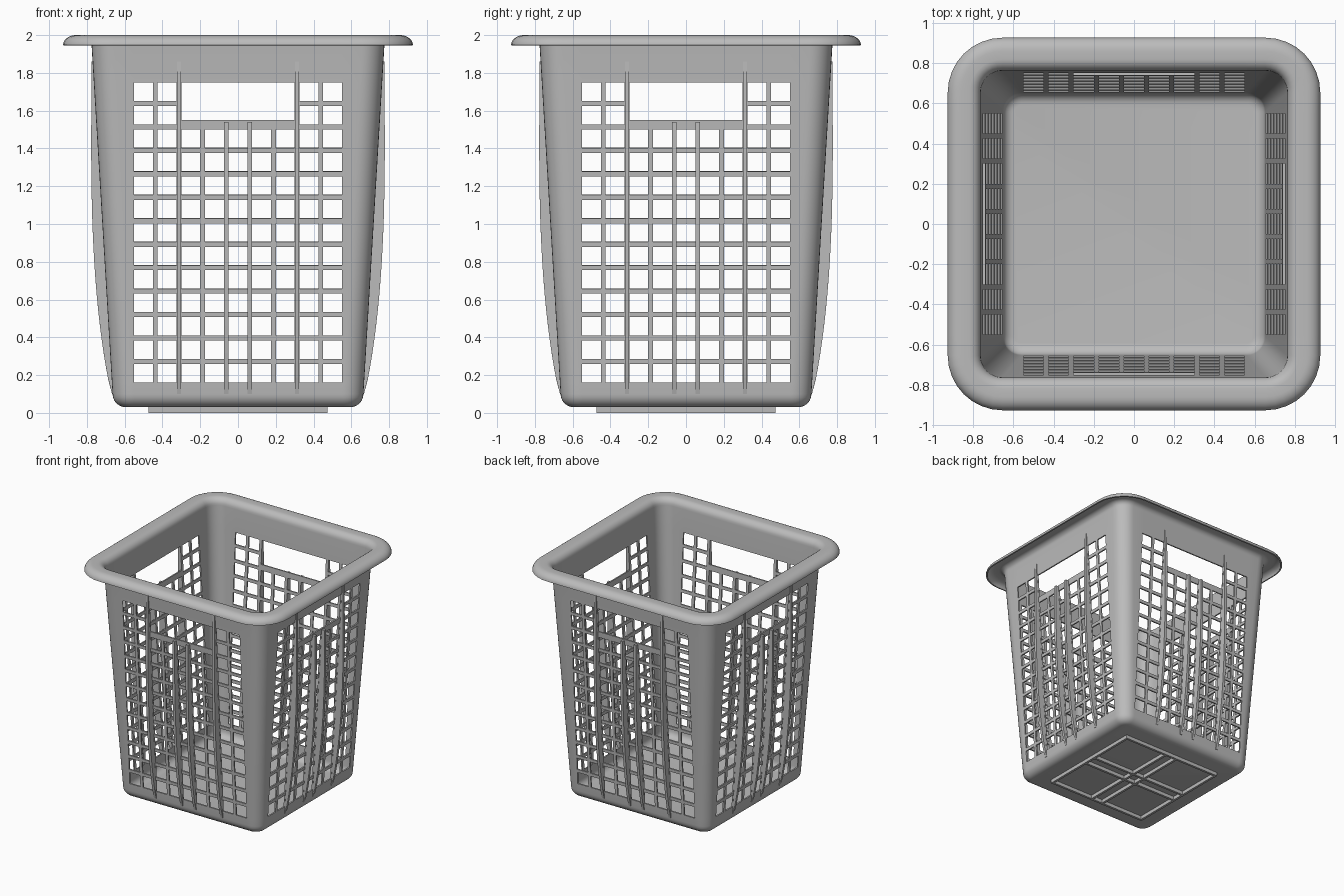
import bpy, bmesh, math
from mathutils import Matrix

cube = bpy.data.objects.get("Cube")
if cube:
    bpy.data.objects.remove(cube, do_unlink=True)

# One plain grey plastic
plastic = bpy.data.materials.new("grey_plastic")
plastic.use_nodes = True
colour = (0.5, 0.5, 0.5, 1)
plastic.diffuse_color = colour
plastic.node_tree.nodes["Principled BSDF"].inputs["Base Color"].default_value = colour

FLOOR, EDGE, THICK = 0.03, 0.07, 0.012
PITCH_X, HOLE_X, COLS = 0.125, 0.1, 9
PITCH_Z, HOLE_Z, ROWS = 0.1243, 0.098, 13
LEFT, LOW = -0.55, 0.16
HANDLE_LOW, HANDLE_HIGH, HANDLE_HALF = 1.55, 1.75, 0.3


def wall(z):
    """Half width of the tapering wall at height z."""
    return 0.664 + 0.0602 * (z - 0.1)


def finish(bm, name):
    mesh = bpy.data.meshes.new(name)
    bm.to_mesh(mesh)
    bm.free()
    mesh.materials.append(plastic)
    obj = bpy.data.objects.new(name, mesh)
    bpy.context.collection.objects.link(obj)
    return obj


def is_hole(x, z):
    if abs(x) < HANDLE_HALF and z > HANDLE_LOW - 0.045:
        return HANDLE_LOW < z < HANDLE_HIGH
    col, row = (x - LEFT) / PITCH_X, (z - LOW) / PITCH_Z
    return (0 < col < COLS and col % 1 < HOLE_X / PITCH_X
            and 0 < row < ROWS and row % 1 < HOLE_Z / PITCH_Z)


# Rings of the body as (half width, corner radius, height)
base = wall(FLOOR + EDGE)
rings = []
for i in range(7):
    a = math.pi / 2 * i / 6
    inset = EDGE * (1 - math.sin(a))
    rings.append((base - inset, base * 0.155 - inset, FLOOR + EDGE * (1 - math.cos(a))))
cuts_z = [LOW + r * PITCH_Z + e for r in range(ROWS) for e in (0, HOLE_Z)]
cuts_z = sorted(cuts_z + [HANDLE_LOW, 1.94])
rings += [(wall(z), wall(z) * 0.155, z) for z in cuts_z]

# Rolled rim: quarter curve outward, flat crown, quarter curve down
top, corner = wall(1.94), wall(1.94) * 0.155
for i in range(1, 7):
    a = math.pi / 2 * i / 6
    out = 0.045 * (1 - math.cos(a))
    rings.append((top + out, corner + out, 1.943 + 0.045 * math.sin(a)))
for i in range(8):
    a = math.pi / 2 * i / 7
    out = 0.085 + 0.055 * math.sin(a)
    rings.append((top + out, corner + out, 1.945 + 0.043 * math.cos(a)))

# Basket body: lofted rounded squares with open grid cells
cuts_x = [LEFT + c * PITCH_X + e for c in range(COLS) for e in (0, HOLE_X)]
ARC = 8


def ring_points(half, radius):
    side = [(x, -half) for x in cuts_x]
    for i in range(ARC + 1):
        a = math.pi / 2 * (i / ARC - 1)
        side.append((half - radius + radius * math.cos(a),
                     radius - half + radius * math.sin(a)))
    points = []
    for k in range(4):
        c, s = ((1, 0), (0, 1), (-1, 0), (0, -1))[k]
        points += [(c * x - s * y, s * x + c * y) for x, y in side]
    return points


bm = bmesh.new()
loops = [[bm.verts.new((x, y, z)) for x, y in ring_points(h, r)] for h, r, z in rings]
bm.faces.new(loops[0][::-1])
count, per_side = len(loops[0]), len(cuts_x) + ARC + 1
for j, (lower, upper) in enumerate(zip(loops, loops[1:])):
    mid_z = (rings[j][2] + rings[j + 1][2]) / 2
    for i in range(count):
        n, s = (i + 1) % count, i % per_side
        if s < len(cuts_x) - 1 and is_hole((cuts_x[s] + cuts_x[s + 1]) / 2, mid_z):
            continue
        bm.faces.new((lower[i], lower[n], upper[n], upper[i]))
body = finish(bm, "basket_body")
solid = body.modifiers.new("thickness", 'SOLIDIFY')
solid.thickness, solid.offset = THICK, -1
bpy.ops.object.select_all(action='DESELECT')
bpy.context.view_layer.objects.active = body
body.select_set(True)
bpy.ops.object.modifier_apply(modifier=solid.name)
bpy.ops.object.shade_smooth_by_angle(angle=math.radians(35))


# Bowed stiffening ribs on every side
def rib(bm, x, z_top, turn, width=0.022, low=0.1, steps=20):
    strips = []
    for i in range(steps + 1):
        z = low + (z_top - low) * i / steps
        t = (z - low) / 1.78
        outer = wall(z) + 0.003 + 0.052 * math.sin(math.pi * t ** 0.75)
        inner = wall(z) - THICK * 0.7
        strips.append([bm.verts.new(turn @ Matrix.Translation((x + dx, -y, z)).translation)
                       for dx, y in ((-width / 2, outer), (width / 2, outer),
                                     (width / 2, inner), (-width / 2, inner))])
    for a, b in zip(strips, strips[1:]):
        for i in range(4):
            n = (i + 1) % 4
            bm.faces.new((a[i], a[n], b[n], b[i]))
    bm.faces.new(strips[0][::-1])
    bm.faces.new(strips[-1])


for k, name in enumerate(("front", "left", "back", "right")):
    turn = Matrix.Rotation(math.pi / 2 * k, 3, 'Z')
    bm = bmesh.new()
    for sign in (-1, 1):
        rib(bm, sign * PITCH_X * 2.5, 1.86, turn)
        rib(bm, sign * PITCH_X * 0.5, HANDLE_LOW - 0.01, turn)
    finish(bm, name + "_ribs")

# Raised square and double cross under the floor
bm = bmesh.new()
FOOT = 0.475
for k in range(2):
    for offset in (-FOOT + 0.01, -0.055, 0.055, FOOT - 0.01):
        size = (2 * FOOT, 0.02, FLOOR + 0.004)
        bmesh.ops.create_cube(bm, size=1, matrix=Matrix.Rotation(math.pi / 2 * k, 4, 'Z')
                              @ Matrix.Translation((0, offset, size[2] / 2))
                              @ Matrix.Diagonal((*size, 1)))
finish(bm, "base_ribs")
